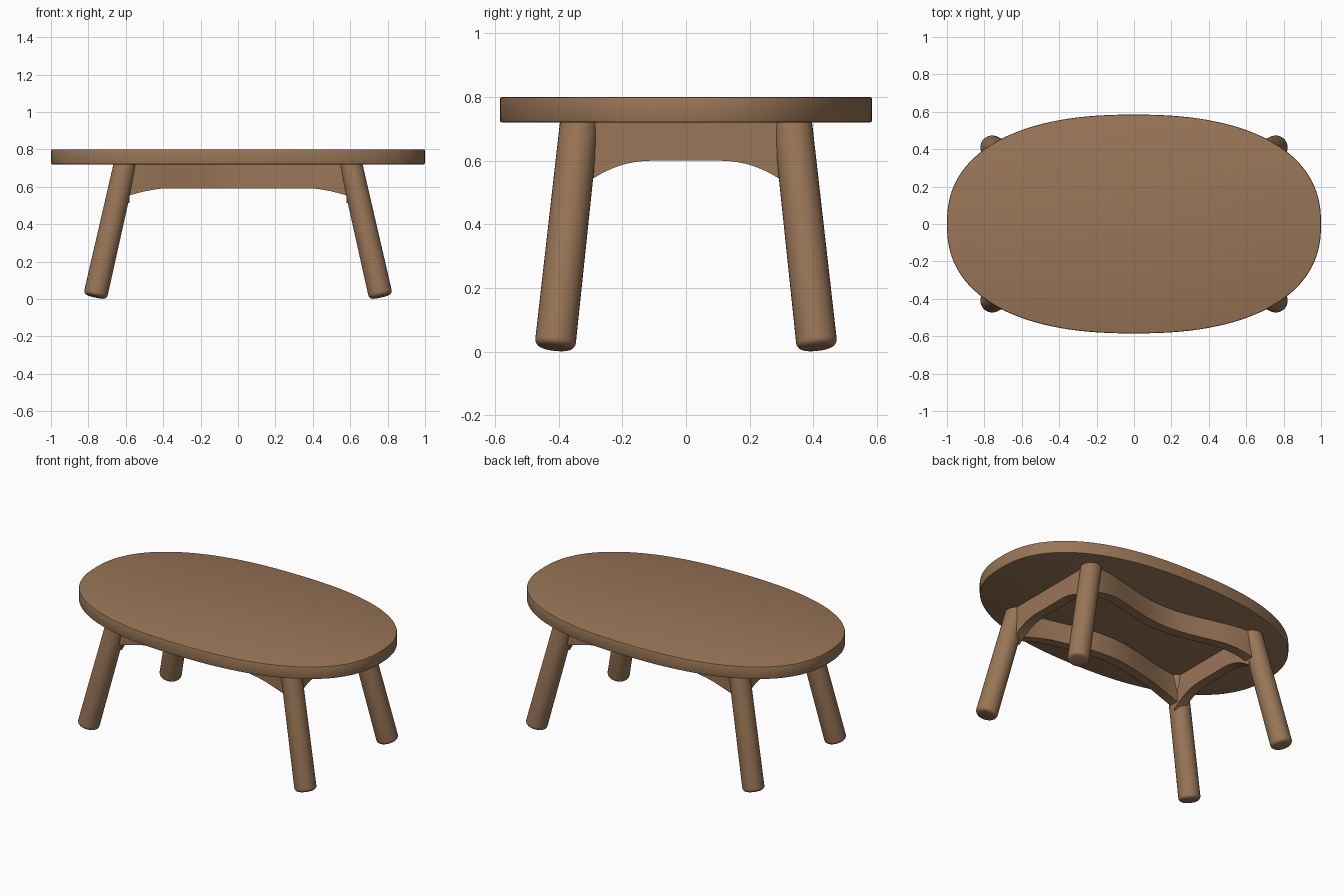
import bpy, bmesh, math
from mathutils import Vector

if "Cube" in bpy.data.objects:
    bpy.data.objects.remove(bpy.data.objects["Cube"])

wood = bpy.data.materials.new("wood")
wood.diffuse_color = (0.32, 0.18, 0.095, 1)
wood.use_nodes = True
wood.node_tree.nodes["Principled BSDF"].inputs["Base Color"].default_value = wood.diffuse_color


def finish(name, bm, angle=40):
    bmesh.ops.recalc_face_normals(bm, faces=bm.faces)
    me = bpy.data.meshes.new(name)
    bm.to_mesh(me)
    bm.free()
    ob = bpy.data.objects.new(name, me)
    bpy.context.collection.objects.link(ob)
    me.materials.append(wood)
    bpy.ops.object.select_all(action='DESELECT')
    ob.select_set(True)
    bpy.context.view_layer.objects.active = ob
    bpy.ops.object.shade_smooth_by_angle(angle=math.radians(angle))
    return ob


def loft(name, rings):
    """Skin a list of closed rings of points and cap both ends."""
    bm = bmesh.new()
    loops = [[bm.verts.new(p) for p in r] for r in rings]
    n = len(loops[0])
    for a, b in zip(loops, loops[1:]):
        for i in range(n):
            j = (i + 1) % n
            bm.faces.new((a[i], a[j], b[j], b[i]))
    bm.faces.new(loops[0])
    bm.faces.new(loops[-1])
    return finish(name, bm)


def spow(v, p):
    return math.copysign(abs(v) ** p, v)


# Tabletop: full oval slab with a slightly eased rim
def oval(inset, z, n=128, e=2 / 2.35):
    return [((1 - inset) * spow(math.cos(t), e), (0.585 - inset) * spow(math.sin(t), e), z)
            for t in (2 * math.pi * i / n for i in range(n))]


loft("tabletop", [oval(i, z) for i, z in
                  ((0.008, 0.72), (0.002, 0.722), (0, 0.728), (0, 0.792), (0.002, 0.798), (0.008, 0.80))])


# Splayed round legs with rounded feet
def leg(name, sx, sy, r=0.064, b=0.022, n=32):
    foot = Vector((sx * 0.764, sy * 0.412, 0.012))
    axis = Vector((sx * 0.600, sy * 0.333, 0.735)) - foot
    length = axis.length
    axis.normalize()
    u = axis.orthogonal().normalized()
    v = axis.cross(u)
    prof = [(b - b * math.cos(a), r - b + b * math.sin(a))
            for a in (math.pi / 2 * k / 5 for k in range(6))] + [(length, r - 0.003)]
    loft(name, [[foot + axis * h + (u * math.cos(t) + v * math.sin(t)) * q
                 for t in (2 * math.pi * i / n for i in range(n))] for h, q in prof])


for sx, xn in ((-1, "left"), (1, "right")):
    for sy, yn in ((-1, "front"), (1, "back")):
        leg(f"{yn}_{xn}_leg", sx, sy)


# Arched aprons: long ones bow inwards, end ones run straight
def apron(name, place, half, bottom, bow, thick=0.06, n=32):
    rings = []
    for i in range(n + 1):
        s = half * (2 * i / n - 1)
        off = -bow * (0.5 + 0.5 * math.cos(math.pi * s / half))
        z = bottom(abs(s))
        rings.append([place(s, off + d, h) for d, h in
                      ((-thick / 2, 0.722), (thick / 2, 0.722), (thick / 2, z), (-thick / 2, z))])
    loft(name, rings)


def long_arch(s):
    return 0.592 - 0.038 * max(0, (s - 0.38) / 0.2) ** 1.6


def end_arch(s):
    return 0.60 - 0.055 * max(0, (s - 0.10) / 0.19) ** 2.2


for sg, yn, xn in ((-1, "front", "left"), (1, "back", "right")):
    apron(f"{yn}_apron", lambda s, o, z: (s, sg * (0.335 + o), z), 0.61, long_arch, 0.10)
    apron(f"{xn}_apron", lambda s, o, z: (sg * (0.61 + o), s, z), 0.335, end_arch, 0.0)
